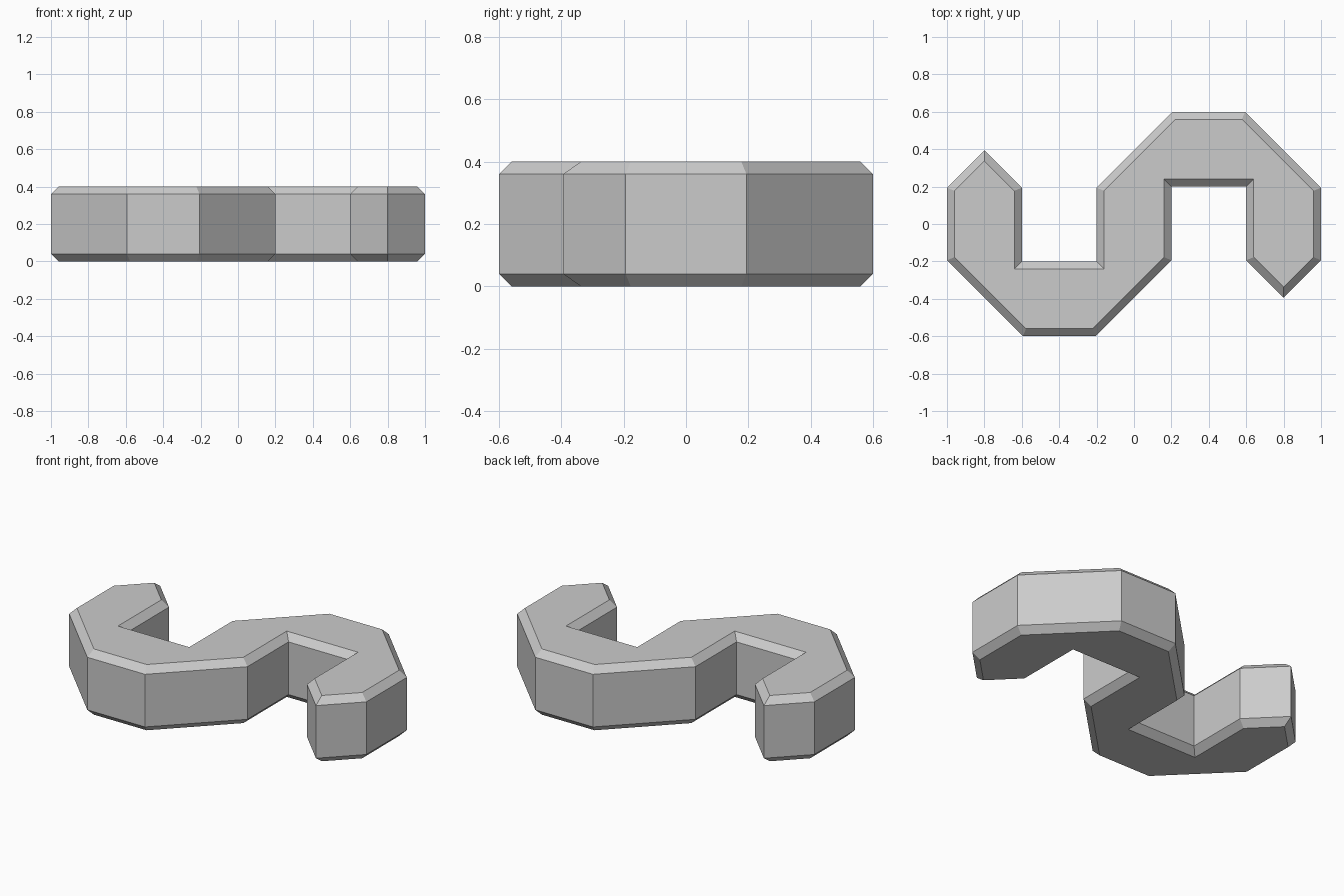
import bpy
import bmesh
from mathutils import Vector

HEIGHT = 0.4
CHAMFER = 0.04

cube = bpy.data.objects.get("Cube")
if cube:
    bpy.data.objects.remove(cube, do_unlink=True)

# Single grey material
grey = bpy.data.materials.new("plain grey")
grey.use_nodes = True
colour = (0.6, 0.6, 0.6, 1)
grey.diffuse_color = colour
grey.node_tree.nodes["Principled BSDF"].inputs["Base Color"].default_value = colour

# Half of the S outline, counter-clockwise; a half turn gives the rest
half = [(-1, 0.194), (-1, -0.194), (-0.594, -0.6), (-0.206, -0.6),
        (0.2, -0.194), (0.2, 0.2), (0.6, 0.2), (0.6, -0.194), (0.8, -0.394)]
# The tip closes the first half; the half turn supplies the opposite tip
outline = [Vector(p) for p in half]
outline += [-p for p in outline]


def inset(points, distance):
    """Move every edge inward by the same distance with mitred corners."""
    result = []
    for i, p in enumerate(points):
        a = (p - points[i - 1]).normalized()
        b = (points[(i + 1) % len(points)] - p).normalized()
        na, nb = Vector((-a.y, a.x)), Vector((-b.y, b.x))
        result.append(p + (na + nb) * distance / (1 + na.dot(nb)))
    return result


# Stack four rings: lower chamfer, wall, upper chamfer
bm = bmesh.new()
inner = inset(outline, CHAMFER)
levels = [(inner, 0), (outline, CHAMFER),
          (outline, HEIGHT - CHAMFER), (inner, HEIGHT)]
rings = [[bm.verts.new((p.x, p.y, z)) for p in ring] for ring, z in levels]
count = len(outline)
for low, high in zip(rings, rings[1:]):
    for i in range(count):
        j = (i + 1) % count
        bm.faces.new((low[i], low[j], high[j], high[i]))
bm.faces.new(reversed(rings[0]))
bm.faces.new(rings[-1])
bmesh.ops.recalc_face_normals(bm, faces=bm.faces)

mesh = bpy.data.meshes.new("curved_block")
bm.to_mesh(mesh)
bm.free()
mesh.materials.append(grey)
block = bpy.data.objects.new("curved_block", mesh)
bpy.context.collection.objects.link(block)
